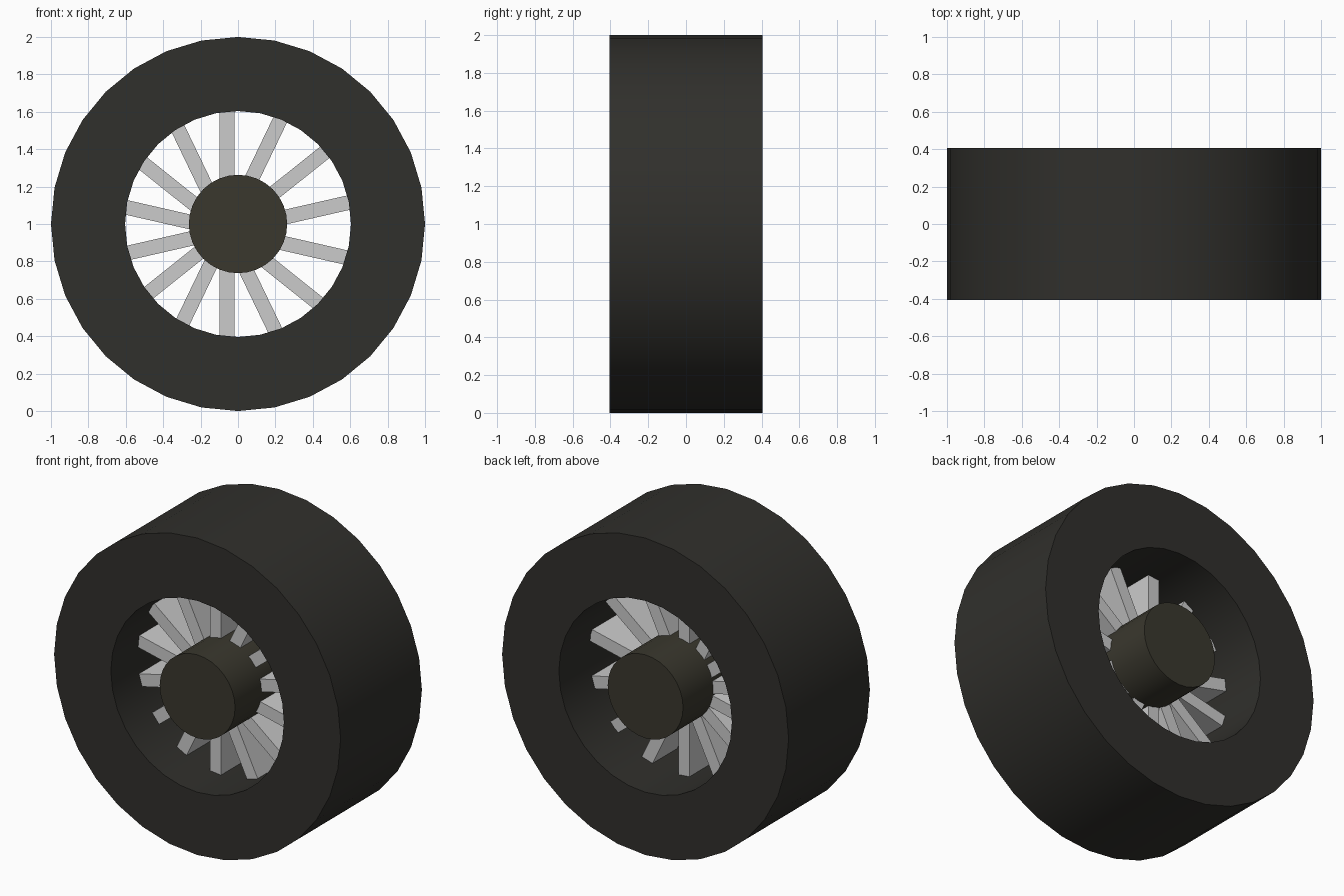
import bpy, bmesh
from math import pi, sin, cos
from mathutils import Matrix

if "Cube" in bpy.data.objects:
    bpy.data.objects.remove(bpy.data.objects["Cube"])

SIDES = 32
HALF_WIDTH = 0.405


def make_object(name, bm, color=None):
    bmesh.ops.recalc_face_normals(bm, faces=bm.faces)
    mesh = bpy.data.meshes.new(name)
    bm.to_mesh(mesh)
    bm.free()
    obj = bpy.data.objects.new(name, mesh)
    bpy.context.collection.objects.link(obj)
    if color:
        mat = bpy.data.materials.new(name + "_material")
        mat.diffuse_color = color
        mat.use_nodes = True
        mat.node_tree.nodes["Principled BSDF"].inputs["Base Color"].default_value = mat.diffuse_color
        mesh.materials.append(mat)
    return obj


def smooth(obj):
    bpy.ops.object.select_all(action='DESELECT')
    obj.select_set(True)
    bpy.context.view_layer.objects.active = obj
    bpy.ops.object.shade_smooth_by_angle(angle=pi / 6)


def ring(bm, radius, y):
    return [bm.verts.new((radius * cos(2 * pi * i / SIDES), y,
                          1 + radius * sin(2 * pi * i / SIDES)))
            for i in range(SIDES)]


# Tyre: a rectangular profile swept round the axle
bm = bmesh.new()
profile = [(1.0, -HALF_WIDTH), (1.0, HALF_WIDTH),
           (0.604, HALF_WIDTH), (0.604, -HALF_WIDTH)]
rings = [ring(bm, r, y) for r, y in profile]
for k in range(4):
    a, b = rings[k], rings[(k + 1) % 4]
    for i in range(SIDES):
        j = (i + 1) % SIDES
        bm.faces.new((a[i], a[j], b[j], b[i]))
smooth(make_object("tyre", bm, (0.03, 0.029, 0.025, 1)))

# Hub: solid cylinder as wide as the tyre
bm = bmesh.new()
a, b = ring(bm, 0.263, -HALF_WIDTH), ring(bm, 0.263, HALF_WIDTH)
bm.faces.new(a)
bm.faces.new(b)
for i in range(SIDES):
    j = (i + 1) % SIDES
    bm.faces.new((a[i], a[j], b[j], b[i]))
smooth(make_object("hub", bm, (0.042, 0.039, 0.027, 1)))

# Spokes: seven bars through the hub, centred slightly off the axle
bm = bmesh.new()
for k in range(7):
    matrix = (Matrix.Translation((-0.059, -0.018, 0.966))
              @ Matrix.Rotation(k * pi / 7, 4, 'Y')
              @ Matrix.Diagonal((0.078, 0.245, 1.40, 1)))
    bmesh.ops.create_cube(bm, size=1, matrix=matrix)
make_object("spokes", bm)
